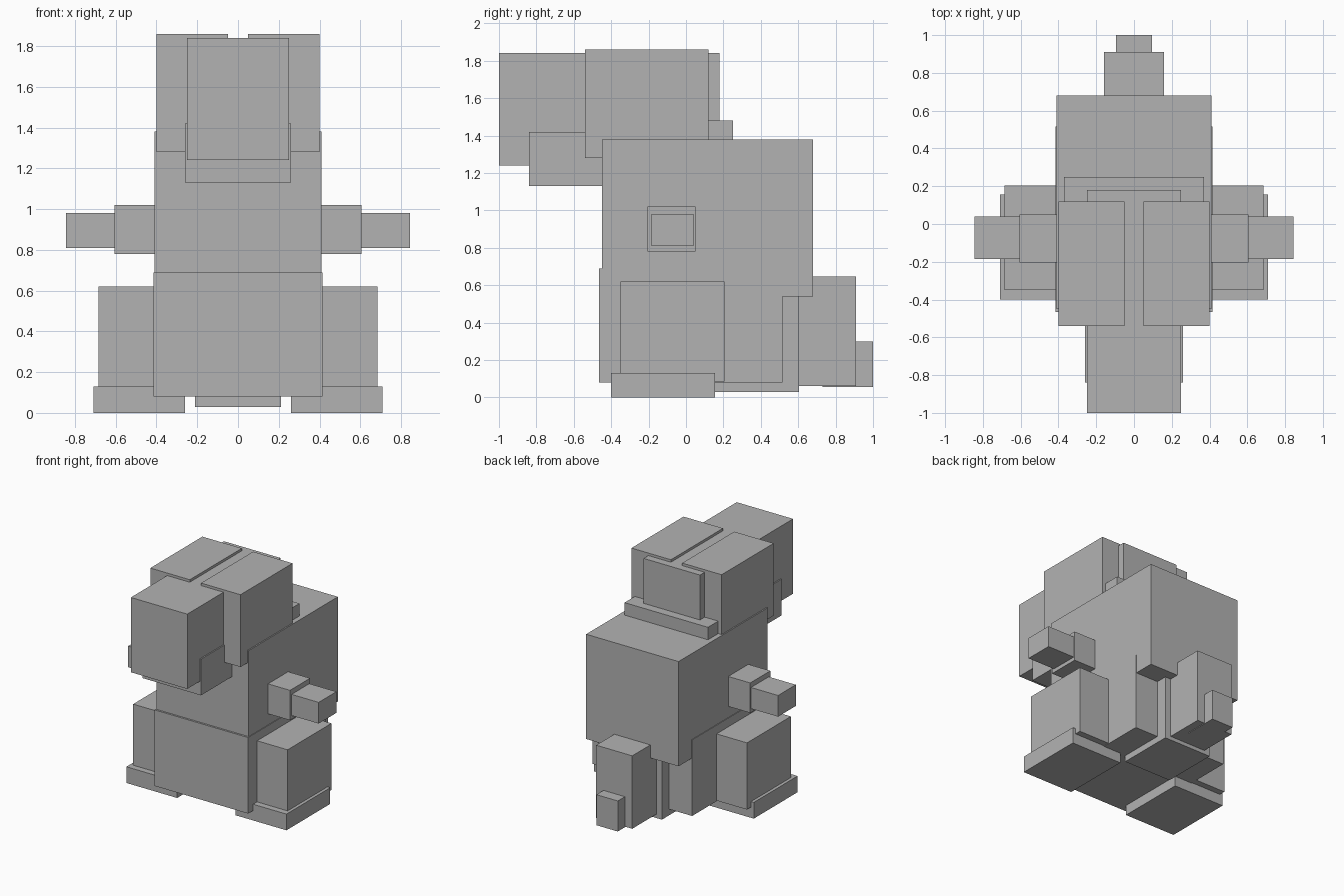
import bpy
import bmesh
from mathutils import Matrix, Vector

cube = bpy.data.objects.get("Cube")
if cube:
    bpy.data.objects.remove(cube, do_unlink=True)

# One plain grey for the whole figure
grey = bpy.data.materials.new("plain grey")
grey.use_nodes = True
colour = (0.45, 0.45, 0.45, 1.0)
grey.diffuse_color = colour
grey.node_tree.nodes["Principled BSDF"].inputs["Base Color"].default_value = colour


def box(name, x, y, z):
    """Box spanning the (min, max) ranges on each axis."""
    low, high = Vector((x[0], y[0], z[0])), Vector((x[1], y[1], z[1]))
    bm = bmesh.new()
    bmesh.ops.create_cube(bm, size=1.0, matrix=Matrix.Diagonal((*(high - low), 1.0)))
    mesh = bpy.data.meshes.new(name)
    bm.to_mesh(mesh)
    bm.free()
    mesh.materials.append(grey)
    obj = bpy.data.objects.new(name, mesh)
    obj.location = (low + high) / 2
    bpy.context.collection.objects.link(obj)


def centred(name, half_width, y, z):
    box(name, (-half_width, half_width), y, z)


def pair(name, x, y, z):
    """Matching boxes on the left (+x) and right (-x)."""
    box("left_" + name, x, y, z)
    box("right_" + name, (-x[1], -x[0]), y, z)


# Body
centred("torso", 0.41, (-0.45, 0.68), (0.54, 1.38))
centred("lower_body", 0.415, (-0.465, 0.515), (0.08, 0.69))
centred("rump", 0.21, (0.15, 0.605), (0.03, 0.60))
centred("collar", 0.37, (-0.35, 0.25), (1.30, 1.48))

# Head
centred("head", 0.25, (-1.0, 0.18), (1.24, 1.84))
centred("jaw", 0.26, (-0.84, -0.30), (1.13, 1.42))
pair("ear", (0.05, 0.40), (-0.54, 0.12), (1.28, 1.86))

# Tail
centred("tail", 0.16, (0.50, 0.91), (0.06, 0.645))
centred("tail_tip", 0.095, (0.73, 1.0), (0.055, 0.30))

# Limbs
pair("arm", (0.36, 0.605), (-0.205, 0.05), (0.78, 1.02))
pair("hand", (0.55, 0.845), (-0.185, 0.04), (0.81, 0.98))
pair("leg", (0.36, 0.685), (-0.35, 0.205), (0.085, 0.62))
pair("foot", (0.26, 0.71), (-0.40, 0.155), (0.0, 0.13))
